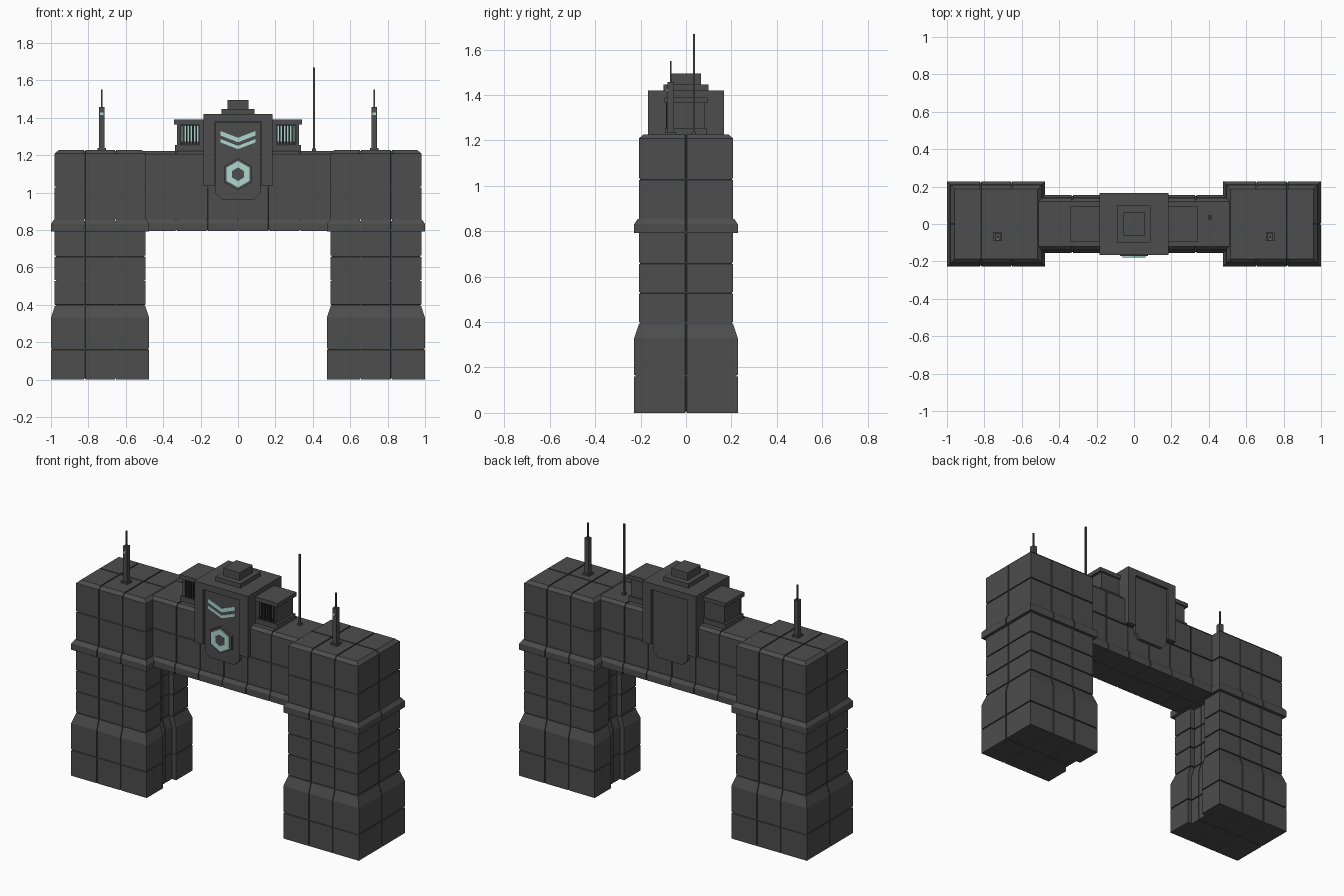
import bpy, bmesh, math
from mathutils import Vector

if "Cube" in bpy.data.objects:
    bpy.data.objects.remove(bpy.data.objects["Cube"])


def material(name, rgb):
    m = bpy.data.materials.new(name)
    m.diffuse_color = (*rgb, 1)
    m.use_nodes = True
    m.node_tree.nodes["Principled BSDF"].inputs["Base Color"].default_value = m.diffuse_color
    return m


STONE = material("dark grey stone", (0.075, 0.075, 0.075))
DARK = material("near black recess", (0.03, 0.03, 0.03))
GLOW = material("pale teal light", (0.42, 0.68, 0.62))


def finish(bm, name, mat):
    bmesh.ops.recalc_face_normals(bm, faces=bm.faces[:])
    me = bpy.data.meshes.new(name)
    bm.to_mesh(me)
    bm.free()
    me.materials.append(mat)
    ob = bpy.data.objects.new(name, me)
    bpy.context.collection.objects.link(ob)
    return ob


def loft(rings):
    """Closed solid through equal-length rings of points."""
    bm = bmesh.new()
    vs = [[bm.verts.new(p) for p in r] for r in rings]
    n = len(vs[0])
    for a, b in zip(vs, vs[1:]):
        for i in range(n):
            j = (i + 1) % n
            bm.faces.new((a[i], a[j], b[j], b[i]))
    bm.faces.new(vs[0][::-1])
    bm.faces.new(vs[-1])
    bmesh.ops.recalc_face_normals(bm, faces=bm.faces[:])
    return bm


def grooves(bm, cuts, w=0.007, depth=0.006):
    """Sink narrow panel joints at the given (axis, position) planes."""
    for axis, p in cuts:
        no = Vector((0, 0, 0))
        no[axis] = 1
        for q in (p - w / 2, p + w / 2):
            bmesh.ops.bisect_plane(bm, geom=bm.verts[:] + bm.edges[:] + bm.faces[:],
                                   dist=1e-6, plane_co=no * q, plane_no=no)
    strips = []
    for f in bm.faces:
        c = f.calc_center_median()
        for axis, p in cuts:
            if abs(c[axis] - p) < w / 2 and abs(f.normal[axis]) < 0.9:
                strips.append(f)
                break
    bmesh.ops.inset_region(bm, faces=strips, thickness=0.0005, depth=-depth,
                           use_even_offset=True, use_boundary=True)
    return bm


def box(name, x0, x1, y0, y1, z0, z1, mat=STONE):
    rings = [[(x0, y0, z), (x1, y0, z), (x1, y1, z), (x0, y1, z)] for z in (z0, z1)]
    return finish(loft(rings), name, mat)


def plate(name, pts, y0, y1, mat):
    """Front-facing profile (x, z) given thickness along y."""
    return finish(loft([[(x, y, z) for x, z in pts] for y in (y0, y1)]), name, mat)


def tower_rect(s, e, z):
    x0, x1, h = 0.495 - e, 0.98 + e, 0.208 + e
    return [(s * x0, -h, z), (s * x1, -h, z), (s * x1, h, z), (s * x0, h, z)]


def tower_channel(s, e, z, c=0.065, d=0.03):
    x0, x1, h = 0.495 - e, 0.98 + e, 0.208 + e
    pts = [(x0, -h), (x1, -h), (x1, h), (x0, h), (x0, c), (x0 + d, c), (x0 + d, -c), (x0, -c)]
    return [(s * x, y, z) for x, y in pts]


# towers: flared leg, cornice, upper block
for s, side in ((-1, "left"), (1, "right")):
    vert = [(0, s * 0.82), (0, s * 0.655), (1, 0.0)]
    leg = loft([tower_channel(s, e, z) for e, z in
                ((0.02, 0), (0.02, 0.33), (0, 0.39), (0, 0.80))])
    grooves(leg, vert + [(2, z) for z in (0.163, 0.397, 0.53, 0.66)])
    finish(leg, side + "_leg", STONE)
    cornice = loft([tower_rect(s, e, z) for e, z in ((0.02, 0.792), (0.02, 0.832), (0.004, 0.855))])
    finish(grooves(cornice, vert), side + "_cornice", STONE)
    upper = loft([tower_rect(s, e, z) for e, z in ((0, 0.85), (0, 1.208), (-0.02, 1.227))])
    finish(grooves(upper, vert + [(2, 1.03)]), side + "_upper_block", STONE)


# bridge beam and its cornice
def beam_ring(h, z):
    return [(-0.51, -h, z), (0.51, -h, z), (0.51, h, z), (-0.51, h, z)]


joints = [(0, x) for x in (-0.33, -0.165, 0, 0.165, 0.33)]
beam = loft([beam_ring(h, z) for h, z in ((0.138, 0.83), (0.138, 1.205), (0.12, 1.223))])
finish(grooves(beam, joints + [(2, 1.03)]), "bridge_beam", STONE)
lip = loft([beam_ring(h, z) for h, z in ((0.155, 0.795), (0.155, 0.835), (0.142, 0.857))])
finish(grooves(lip, joints + [(1, 0.0)]), "bridge_cornice", STONE)

# central block with framed panel on both faces
box("central_block", -0.18, 0.18, -0.148, 0.148, 1.20, 1.415)
box("central_block_cap", -0.185, 0.185, -0.167, 0.167, 1.38, 1.42)
for s, side in ((-1, "left"), (1, "right")):
    x = sorted((s * 0.125, s * 0.185))
    box(side + "_frame_pier", *x, -0.167, 0.167, 1.035, 1.385)
panel = [(-0.12, 1.375), (-0.12, 0.995), (-0.085, 0.96), (0.085, 0.96), (0.12, 0.995), (0.12, 1.375)]
plate("shield_panel", panel, -0.158, 0.158, STONE)
box("roof_step_lower", -0.087, 0.087, -0.1, 0.1, 1.41, 1.447)
box("roof_step_upper", -0.057, 0.057, -0.065, 0.065, 1.44, 1.495)

# chevrons and hexagon light on the front panel
for z, t in ((1.305, 0.024), (1.262, 0.018)):
    plate("chevron_light", [(-0.093, z + 0.024), (0, z - 0.012), (0.093, z + 0.024),
                            (0.093, z + 0.024 - t), (0, z - 0.012 - t), (-0.093, z + 0.024 - t)],
          -0.163, -0.157, GLOW)


def hexagon(r):
    return [(r * math.sin(i * math.pi / 3), 1.098 + r * math.cos(i * math.pi / 3)) for i in range(6)]


plate("hexagon_mount", hexagon(0.086), -0.172, -0.15, STONE)
plate("hexagon_light", hexagon(0.071), -0.178, -0.171, GLOW)
plate("hexagon_centre", hexagon(0.036), -0.180, -0.171, STONE)

# side pavilions with finned windows
for s, side in ((-1, "left"), (1, "right")):
    def sx(a, b):
        return sorted((s * a, s * b))
    box(side + "_pavilion_base", *sx(0.17, 0.338), -0.09, 0.09, 1.215, 1.255)
    box(side + "_pavilion_body", *sx(0.17, 0.324), -0.074, 0.082, 1.25, 1.37)
    box(side + "_pavilion_roof", *sx(0.17, 0.342), -0.094, 0.094, 1.365, 1.39)
    for a, b in ((0.185, 0.205), (0.308, 0.326)):
        box(side + "_window_post", *sx(a, b), -0.086, -0.07, 1.25, 1.37)
    box(side + "_window_glow", *sx(0.205, 0.308), -0.077, -0.072, 1.272, 1.355, GLOW)
    for i in range(7):
        c = 0.207 + i * 0.0168
        box(side + "_window_fin", *sx(c - 0.0045, c + 0.0045), -0.087, -0.073, 1.255, 1.366, DARK)
    # signal post with spike and lamp
    c = s * 0.728
    box(side + "_post_foot", c - 0.023, c + 0.023, -0.09, -0.044, 1.22, 1.238)
    box(side + "_post", c - 0.015, c + 0.015, -0.082, -0.052, 1.23, 1.457)
    box(side + "_spike", c - 0.004, c + 0.004, -0.071, -0.063, 1.45, 1.55)
    box(side + "_lamp", c - 0.009, c + 0.009, -0.088, -0.08, 1.415, 1.427, GLOW)

# tall thin mast
box("mast_foot", 0.396, 0.416, 0.025, 0.045, 1.215, 1.235)
box("mast", 0.401, 0.411, 0.03, 0.04, 1.22, 1.668)
